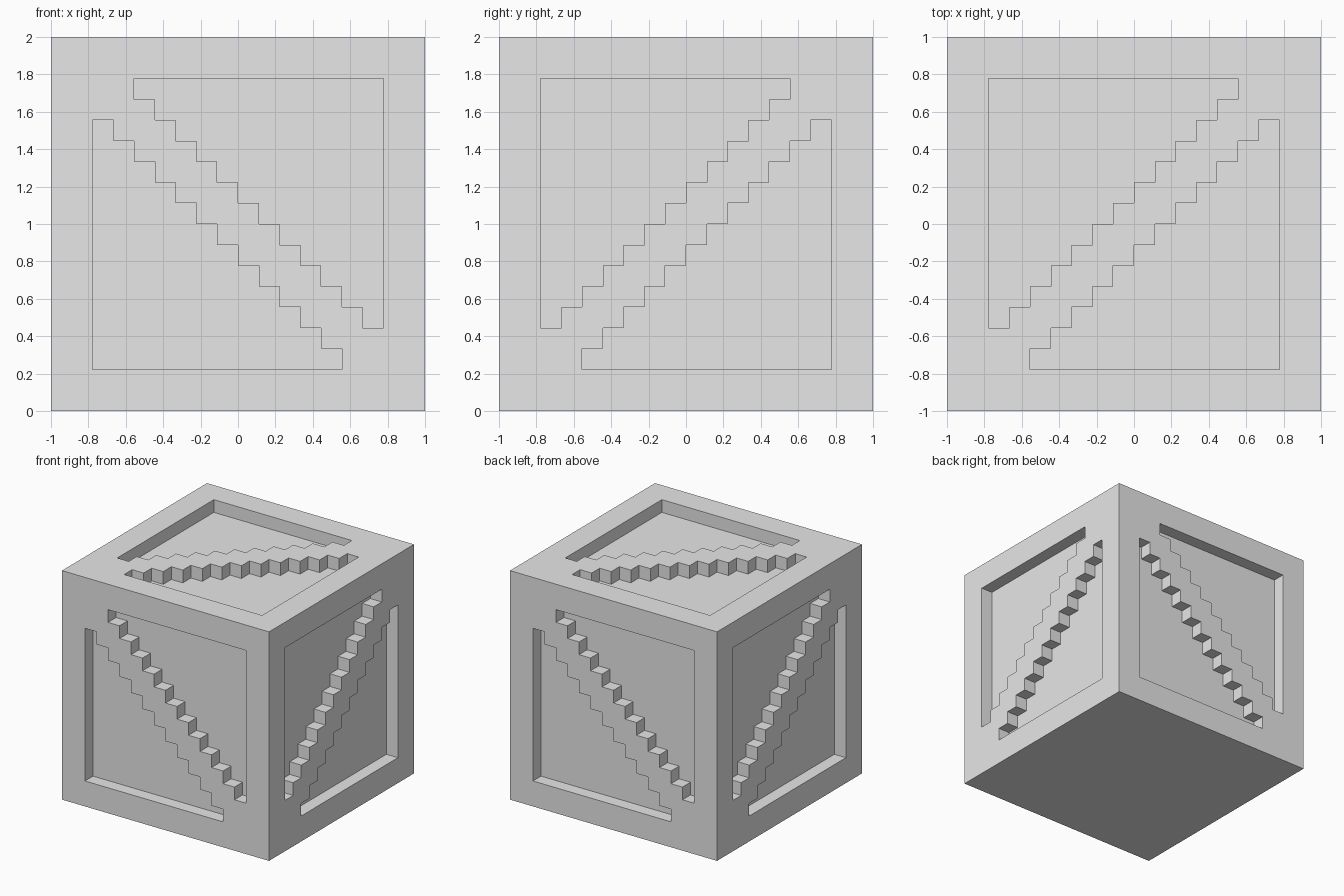
import bpy
import bmesh
from math import radians
from mathutils import Matrix, Vector

default = bpy.data.objects.get("Cube")
if default:
    bpy.data.objects.remove(default, do_unlink=True)

U = 1 / 9            # grid step: the block is 18 steps wide
DEPTH = 1 * U        # depth of the recessed panels

grey = bpy.data.materials.new("plain_grey")
grey.use_nodes = True
grey.diffuse_color = (0.8, 0.8, 0.8, 1)
grey.node_tree.nodes["Principled BSDF"].inputs["Base Color"].default_value = (0.8, 0.8, 0.8, 1)


def make_object(name, bm):
    mesh = bpy.data.meshes.new(name)
    bmesh.ops.recalc_face_normals(bm, faces=bm.faces)
    bm.to_mesh(mesh)
    bm.free()
    mesh.materials.append(grey)
    obj = bpy.data.objects.new(name, mesh)
    bpy.context.collection.objects.link(obj)
    return obj


def stair_profile():
    """Triangular panel outline whose long side climbs in square steps."""
    points = [(-7, -7), (5, -7)]
    for c in range(4, -8, -1):
        points += [(c + 1, -2 - c), (c, -2 - c)]
    return points


def add_panel(bm, turn, flip, mirror):
    """Prism that cuts one stepped panel, drawn on the front and turned in place."""
    sx, sz = flip * mirror, flip
    outline = [turn @ Vector((x * U * sx, -1 - U, z * U * sz)) for x, z in stair_profile()]
    face = bm.faces.new([bm.verts.new(p) for p in outline])
    result = bmesh.ops.extrude_face_region(bm, geom=[face], use_keep_orig=True)
    moved = [g for g in result["geom"] if isinstance(g, bmesh.types.BMVert)]
    inward = turn @ Vector((0, U + DEPTH, 0))
    bmesh.ops.translate(bm, verts=moved, vec=inward)


# Solid block
bm = bmesh.new()
bmesh.ops.create_cube(bm, size=2)
crate = make_object("crate_block", bm)

# Two stepped panels on each side and on the top; the underside stays flat
bm = bmesh.new()
sides = [(Matrix.Rotation(radians(90 * i), 3, "Z"), -1 if i % 2 else 1) for i in range(4)]
top = (Matrix.Rotation(radians(-90), 3, "X"), -1)
for turn, mirror in sides + [top]:
    for flip in (1, -1):
        add_panel(bm, turn, flip, mirror)
cutter = make_object("panel_cutter", bm)
cutter.hide_render = True

# Carve the panels, then drop the cutter
carve = crate.modifiers.new("carve_panels", "BOOLEAN")
carve.operation = "DIFFERENCE"
carve.solver = "EXACT"
carve.object = cutter
bpy.context.view_layer.objects.active = crate
bpy.ops.object.modifier_apply(modifier=carve.name)
bpy.data.objects.remove(cutter, do_unlink=True)

# Stand it on the ground
crate.location.z = 1
